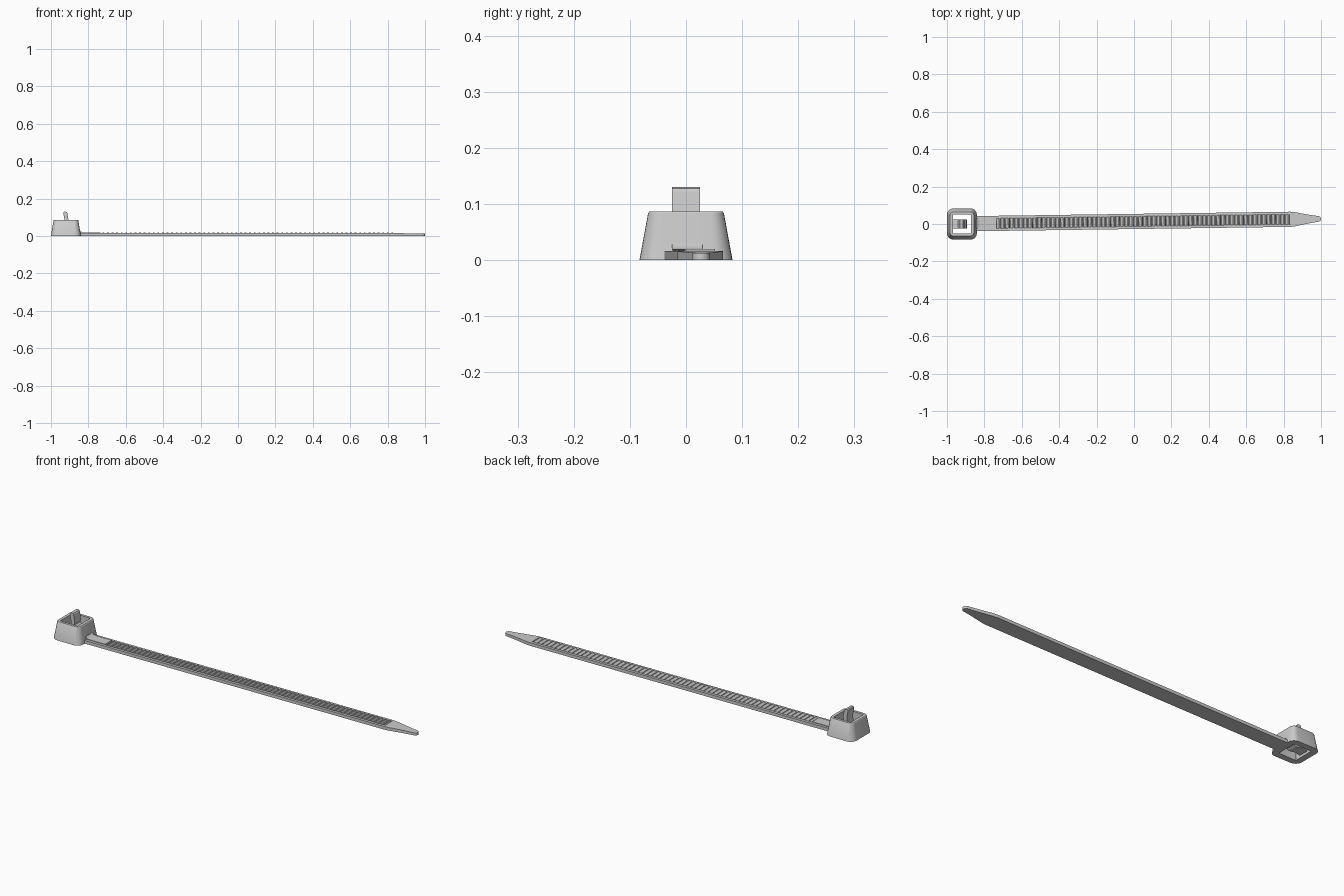
import bpy, bmesh, math
from mathutils import Matrix, Vector

if "Cube" in bpy.data.objects:
    bpy.data.objects.remove(bpy.data.objects["Cube"])

TILT = Matrix.Translation((-0.84, 0.002, 0)) @ Matrix.Rotation(0.0138, 4, 'Z')


def finish(name, bm, matrix=None, smooth=False):
    bmesh.ops.recalc_face_normals(bm, faces=bm.faces[:])
    if matrix:
        bm.transform(matrix)
    me = bpy.data.meshes.new(name)
    bm.to_mesh(me)
    bm.free()
    ob = bpy.data.objects.new(name, me)
    bpy.context.collection.objects.link(ob)
    if smooth:
        bpy.ops.object.select_all(action='DESELECT')
        ob.select_set(True)
        bpy.context.view_layer.objects.active = ob
        bpy.ops.object.shade_smooth_by_angle(angle=math.radians(30))
    return ob


def prism(name, pts, offset, matrix=None, smooth=False):
    """Closed outline of 3D points extruded along offset."""
    bm = bmesh.new()
    face = bm.faces.new([bm.verts.new(p) for p in pts])
    new = bmesh.ops.extrude_face_region(bm, geom=[face])['geom']
    bmesh.ops.translate(bm, vec=Vector(offset),
                        verts=[v for v in new if isinstance(v, bmesh.types.BMVert)])
    return finish(name, bm, matrix, smooth)


def side_profile(name, xz, half, matrix=None, smooth=False):
    return prism(name, [(x, -half, z) for x, z in xz], (0, 2 * half, 0), matrix, smooth)


def rounded_rect(cx, hx, hy, r, z, n=6):
    pts = []
    for k, (sx, sy) in enumerate([(1, 1), (-1, 1), (-1, -1), (1, -1)]):
        for i in range(n + 1):
            a = math.pi / 2 * (k + i / n)
            pts.append((cx + sx * (hx - r) + r * math.cos(a),
                        sy * (hy - r) + r * math.sin(a), z))
    return pts


# Head: tapered rounded box with a through slot
bm = bmesh.new()
C = -0.92
rings = [rounded_rect(C, 0.080, 0.083, 0.034, 0),
         rounded_rect(C, 0.0665, 0.0675, 0.024, 0.084),
         rounded_rect(C, 0.064, 0.065, 0.022, 0.087),
         rounded_rect(C, 0.049, 0.052, 0.003, 0.087),
         rounded_rect(C, 0.049, 0.052, 0.003, 0)]
loops = [[bm.verts.new(p) for p in r] for r in rings]
for a, b in zip(loops, loops[1:] + loops[:1]):
    for i in range(len(a)):
        j = (i + 1) % len(a)
        bm.faces.new((a[i], a[j], b[j], b[i]))
finish("head", bm, smooth=True)

# Locking pawl: hinged on the outer wall, toothed towards the strap side
pawl = [(-0.972, 0.012), (-0.945, 0.018), (-0.905, 0.012)]
for i in range(3):
    z = 0.018 + i * 0.018
    pawl += [(-0.892 - i * 0.002, z), (-0.908 - i * 0.001, z + 0.016)]
pawl += [(-0.906, 0.085), (-0.912, 0.122), (-0.915, 0.128), (-0.921, 0.130),
         (-0.929, 0.130), (-0.933, 0.126), (-0.933, 0.118), (-0.927, 0.085),
         (-0.930, 0.055), (-0.940, 0.040), (-0.972, 0.034)]
side_profile("locking_pawl", pawl, 0.025)

# Strap: channel section running between neck and tip
W, G, T = 0.0405, 0.027, 0.016
U0, U1 = 0.105, 1.675
section = [(-W, 0), (W, 0), (W, T), (G, T), (G, 0.009), (-G, 0.009), (-G, T), (-W, T)]
prism("strap", [(U0, y, z) for y, z in section], (U1 - U0, 0, 0), TILT)

# Ratchet teeth in the channel
count = 64
pitch = (U1 - U0) / count
teeth = [(U0, 0.008)]
for i in range(count):
    u = U0 + i * pitch
    teeth += [(u, 0.010), (u + 0.55 * pitch, 0.020), (u + 0.75 * pitch, 0.020),
              (u + 0.9 * pitch, 0.010)]
teeth += [(U1, 0.010), (U1, 0.008)]
side_profile("ratchet_teeth", teeth, G, TILT)

# Neck joining strap to head, with raised and filleted centre
prism("neck", [(-0.012, -W, 0), (U0, -W, 0), (U0, W, 0), (-0.012, W, 0)], (0, 0, T), TILT)
fillet = [(-0.014, 0.01), (U0, 0.01), (U0, 0.019), (0.02, 0.019), (0.010, 0.020),
          (0.003, 0.023), (-0.003, 0.030), (-0.014, 0.030)]
side_profile("neck_rib", fillet, G, TILT, True)

# Tapered rounded tip, thinning towards the end
bm = bmesh.new()
half = [(U1, W), (1.70, 0.038), (1.76, 0.026), (1.805, 0.018)]
nose = [(1.822 + 0.018 * math.cos(a), 0.016 * math.sin(a))
        for a in [math.radians(75 - 15 * i) for i in range(11)]]
outline = half + nose + [(u, -y) for u, y in reversed(half)]
low = [bm.verts.new((u, y, 0)) for u, y in outline]
top = [bm.verts.new((u, y, T - 0.003 * (u - U1) / 0.165)) for u, y in outline]
bm.faces.new(low)
bm.faces.new(top)
for i in range(len(low)):
    j = (i + 1) % len(low)
    bm.faces.new((low[i], low[j], top[j], top[i]))
finish("strap_tip", bm, TILT, True)
